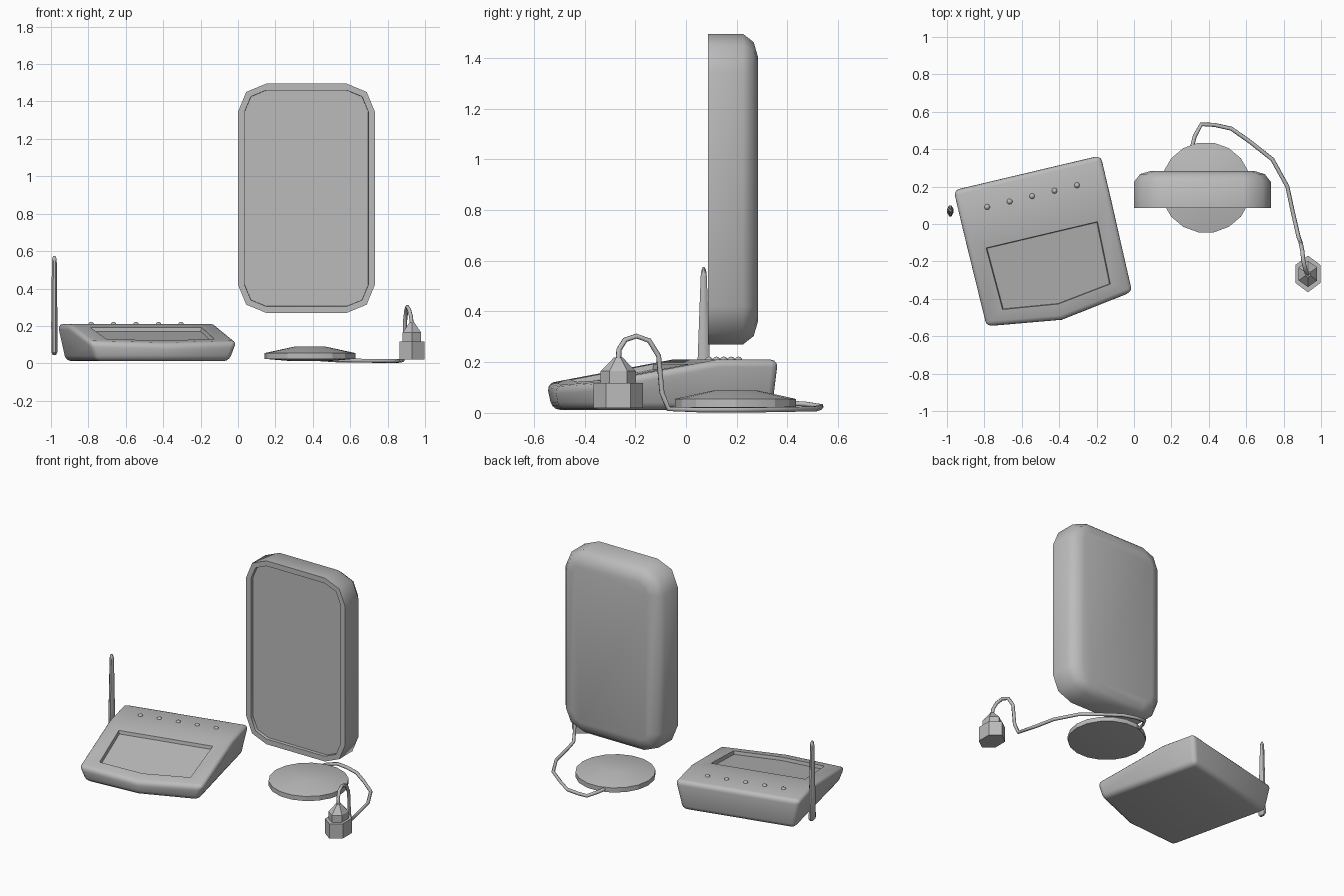
import bpy, bmesh, math
from mathutils import Matrix, Vector

if "Cube" in bpy.data.objects:
    bpy.data.objects.remove(bpy.data.objects["Cube"])

grey = bpy.data.materials.new("light_grey")
grey.diffuse_color = (0.5, 0.5, 0.5, 1)
grey.use_nodes = True
grey.node_tree.nodes["Principled BSDF"].inputs["Base Color"].default_value = grey.diffuse_color


def finish(bm, name, angle=35):
    bmesh.ops.recalc_face_normals(bm, faces=bm.faces)
    me = bpy.data.meshes.new(name)
    bm.to_mesh(me)
    bm.free()
    for p in me.polygons:
        p.use_smooth = True
    me.set_sharp_from_angle(angle=math.radians(angle))
    me.materials.append(grey)
    ob = bpy.data.objects.new(name, me)
    bpy.context.collection.objects.link(ob)
    return ob


def bridge(bm, a, b):
    n = len(a)
    return [bm.faces.new((a[i], a[(i + 1) % n], b[(i + 1) % n], b[i])) for i in range(n)]


def loft(name, loops, angle=35):
    bm = bmesh.new()
    rows = [[bm.verts.new(p) for p in loop] for loop in loops]
    for a, b in zip(rows, rows[1:]):
        bridge(bm, a, b)
    bm.faces.new(rows[0])
    bm.faces.new(rows[-1])
    return finish(bm, name, angle)


def ring(cx, cy, z, rx, ry, n, turn=0.0):
    return [(cx + rx * math.cos(turn + 2 * math.pi * i / n),
             cy + ry * math.sin(turn + 2 * math.pi * i / n), z) for i in range(n)]


# desk console body: sloped wedge with recessed screen, built square then turned
TURN = Matrix.Rotation(math.radians(13.3), 4, 'Z')
CX, W = -0.493, 0.41


def slope_z(v):
    return 0.21 if v > 0.15 else 0.21 - (0.15 - v) * 0.185


outline = [(-W, 0.40), (W, 0.40), (W, 0.15), (W, -0.355), (0, -0.415), (-W, -0.355), (-W, 0.15)]
screen = [(-0.306, 0.057), (0.306, 0.057), (0.296, -0.283), (0, -0.323), (-0.296, -0.283)]
bm = bmesh.new()
top = [bm.verts.new((CX + u, v, slope_z(v))) for u, v in outline]
bottom = [bm.verts.new((CX + u * 0.9, v * 0.96, 0.012)) for u, v in outline]
rim = [bm.verts.new((CX + u, v, slope_z(v))) for u, v in screen]
floor = [bm.verts.new((CX + u * 0.985, v * 0.985 - 0.002, slope_z(v) - 0.022)) for u, v in screen]
bridge(bm, top, bottom)
bm.faces.new(bottom)
bm.faces.new((top[0], top[1], top[2], top[6]))
bridge(bm, [top[i] for i in (6, 2, 3, 4, 5)], rim)
bridge(bm, rim, floor)
bm.faces.new(floor)
bmesh.ops.recalc_face_normals(bm, faces=bm.faces)
soft = [bm.edges.get((loop[i], loop[(i + 1) % 7])) for loop in (top, bottom) for i in range(7)]
soft += [bm.edges.get((top[i], bottom[i])) for i in (0, 1, 3, 5)]
bmesh.ops.bevel(bm, geom=soft, offset=0.03, segments=3, profile=0.5, affect='EDGES')
bmesh.ops.transform(bm, matrix=TURN, verts=bm.verts)
finish(bm, "console_body", 40)

# row of indicator buttons
for i in range(5):
    bm = bmesh.new()
    bmesh.ops.create_uvsphere(bm, u_segments=10, v_segments=6, radius=0.016)
    bmesh.ops.translate(bm, verts=bm.verts,
                        vec=Vector((-0.785 + 0.12 * i, 0.091 + 0.029 * i, 0.206)))
    finish(bm, f"button_{i + 1}", 60)

# antenna: flat tapered rod
loft("antenna", [ring(-0.982, 0.07, z, rx, ry, 8, math.pi / 8) for z, rx, ry in
                 ((0.045, 0.009, 0.018), (0.058, 0.017, 0.031), (0.21, 0.018, 0.026),
                  (0.54, 0.014, 0.013), (0.562, 0.012, 0.010), (0.575, 0.006, 0.004))], 40)


# upright panel: rounded slab with soft back edge and recessed front
def panel_loop(y, inset):
    hx, hz, r = 0.366 - inset, 0.6125 - inset, 0.15 - inset
    pts = []
    for k, (sx, sz) in enumerate(((1, 1), (-1, 1), (-1, -1), (1, -1))):
        for s in range(3):
            a = math.pi / 2 * k + math.pi / 4 * s
            pts.append((0.366 + sx * (hx - r) + r * math.cos(a), y,
                        0.8825 + sz * (hz - r) + r * math.sin(a)))
    return pts


loft("panel", [panel_loop(y, i) for y, i in
               ((0.107, 0.036), (0.086, 0.035), (0.086, 0), (0.225, 0),
                (0.267, 0.033), (0.283, 0.088))], 50)

# round foot disc
loft("base_disc", [ring(0.385, 0.195, z, r, r, 18) for z, r in
                   ((0.012, 0.1), (0.024, 0.243), (0.055, 0.243), (0.089, 0.085))], 20)

# hexagonal power plug
loft("plug", [ring(0.93, -0.267, z, rx, ry, 6, math.pi / 2) for z, rx, ry in
              ((0.02, 0.076, 0.098), (0.118, 0.076, 0.098), (0.118, 0.057, 0.07),
               (0.165, 0.057, 0.07), (0.205, 0.025, 0.03), (0.218, 0.015, 0.018))], 30)

# cable from the disc round to the plug
path = [(0.31, 0.41, 0.038), (0.325, 0.47, 0.035), (0.36, 0.533, 0.025), (0.43, 0.53, 0.022),
        (0.52, 0.51, 0.016), (0.62, 0.44, 0.015), (0.74, 0.345, 0.013), (0.82, 0.2, 0.012),
        (0.85, 0.06, 0.012), (0.88, -0.07, 0.016), (0.89, -0.095, 0.08), (0.893, -0.108, 0.225),
        (0.90, -0.145, 0.285), (0.905, -0.195, 0.303), (0.915, -0.24, 0.288),
        (0.925, -0.264, 0.25), (0.93, -0.267, 0.2)]
cu = bpy.data.curves.new("cable", 'CURVE')
cu.dimensions = '3D'
cu.bevel_depth = 0.011
cu.bevel_resolution = 1
cu.use_fill_caps = True
sp = cu.splines.new('POLY')
sp.points.add(len(path) - 1)
for pt, co in zip(sp.points, path):
    pt.co = (*co, 1)
cu.materials.append(grey)
cable = bpy.data.objects.new("cable", cu)
bpy.context.collection.objects.link(cable)
